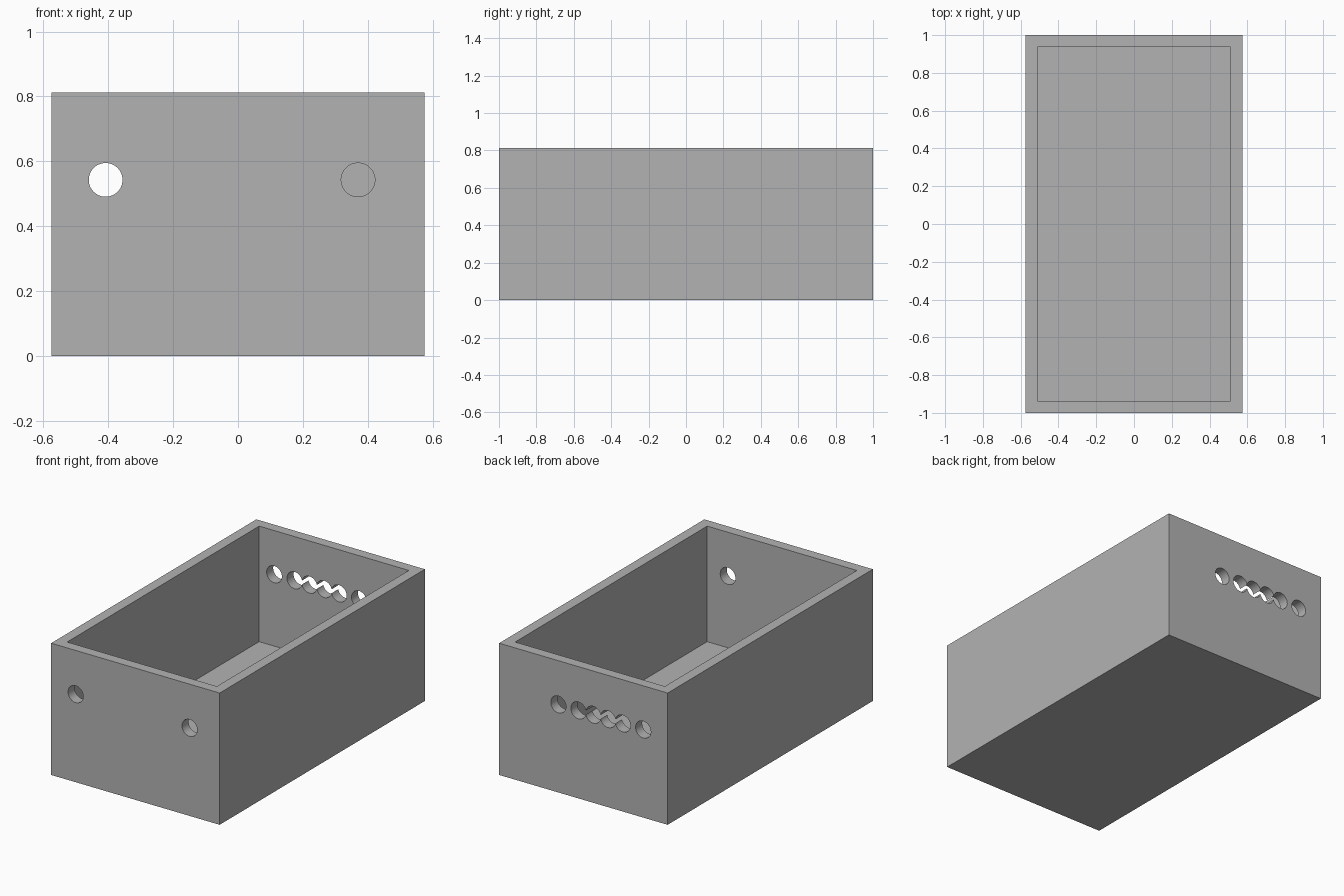
import bpy
import math

if "Cube" in bpy.data.objects:
    bpy.data.objects.remove(bpy.data.objects["Cube"], do_unlink=True)

# Overall dimensions
WIDTH, LENGTH, HEIGHT = 1.15, 2.0, 0.813
WALL, FLOOR = 0.064, 0.10
HOLE_RADIUS, HOLE_Z = 0.052, 0.543
FRONT_HOLES = [-0.408, 0.37]
BACK_HOLES = [0.171, 0.034, -0.067, -0.168, -0.269, -0.408]

# Material
grey = bpy.data.materials.new("plain grey")
grey.use_nodes = True
colour = (0.45, 0.45, 0.45, 1.0)
grey.diffuse_color = colour
grey.node_tree.nodes["Principled BSDF"].inputs["Base Color"].default_value = colour


def block(name, size, base_z):
    """Box centred on x and y, standing at base_z."""
    bpy.ops.mesh.primitive_cube_add(size=1, location=(0, 0, base_z + size[2] / 2))
    obj = bpy.context.object
    obj.name = name
    obj.scale = size
    bpy.ops.object.transform_apply(location=True, rotation=True, scale=True)
    obj.data.materials.append(grey)
    return obj


def hole_cutter(x, y):
    """Cylinder running through an end wall."""
    bpy.ops.mesh.primitive_cylinder_add(
        vertices=48, radius=HOLE_RADIUS, depth=WALL * 3,
        location=(x, y, HOLE_Z), rotation=(math.pi / 2, 0, 0))
    obj = bpy.context.object
    obj.name = "hole_cutter"
    obj.data.materials.append(grey)
    return obj


def cut(target, cutter):
    """Subtract the cutter from the target and remove it."""
    cutter.hide_render = True
    bpy.context.view_layer.objects.active = target
    mod = target.modifiers.new("cut", "BOOLEAN")
    mod.operation = "DIFFERENCE"
    mod.solver = "EXACT"
    mod.object = cutter
    bpy.ops.object.modifier_apply(modifier=mod.name)
    bpy.data.objects.remove(cutter, do_unlink=True)


# Open-topped box
box = block("open_box", (WIDTH, LENGTH, HEIGHT), 0)
cut(box, block("cavity_cutter",
               (WIDTH - 2 * WALL, LENGTH - 2 * WALL, HEIGHT), FLOOR))

# Round holes through the front and back walls
wall_y = (LENGTH - WALL) / 2
for side, positions in ((-1, FRONT_HOLES), (1, BACK_HOLES)):
    for x in positions:
        cut(box, hole_cutter(x, side * wall_y))

# Smooth hole walls, crisp box edges
bpy.ops.object.select_all(action="DESELECT")
box.select_set(True)
bpy.context.view_layer.objects.active = box
bpy.ops.object.shade_smooth_by_angle(angle=math.radians(30))
